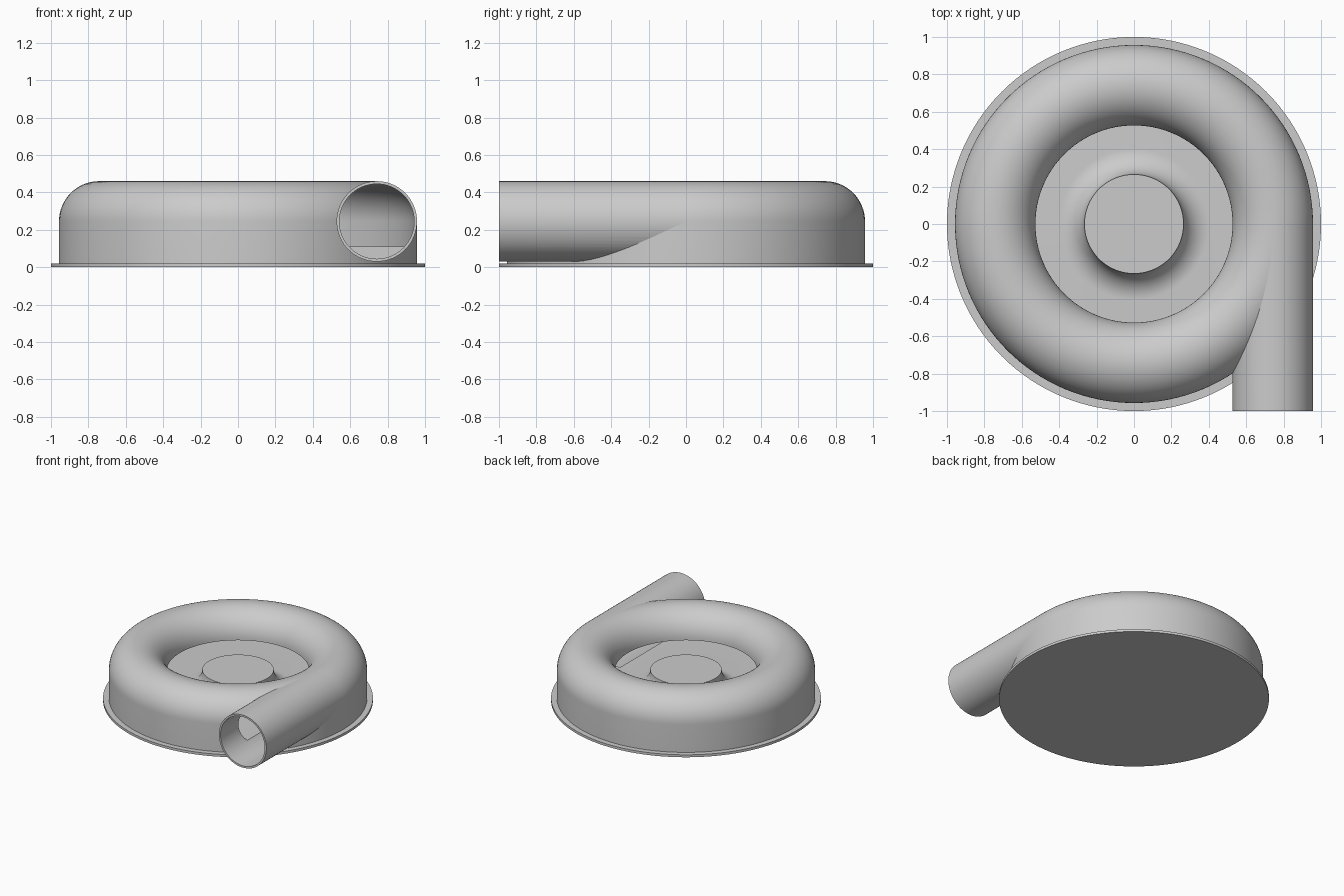
import bpy, bmesh, math
from mathutils import Matrix, Vector

cube = bpy.data.objects.get("Cube")
if cube:
    bpy.data.objects.remove(cube, do_unlink=True)

RING, TUBE, MID = 0.742, 0.215, 0.245   # scroll radius, tube radius, tube height
WALL = 0.015
BORE = TUBE - WALL
FLOOR, HUB_R, HUB_TOP = 0.11, 0.265, 0.25

grey = bpy.data.materials.new("light_grey")
grey.use_nodes = True
grey.diffuse_color = (0.6, 0.6, 0.6, 1)
grey.node_tree.nodes["Principled BSDF"].inputs["Base Color"].default_value = (0.6, 0.6, 0.6, 1)


def finish(name, bm):
    bmesh.ops.recalc_face_normals(bm, faces=bm.faces)
    mesh = bpy.data.meshes.new(name)
    bm.to_mesh(mesh)
    bm.free()
    mesh.materials.append(grey)
    obj = bpy.data.objects.new(name, mesh)
    bpy.context.collection.objects.link(obj)
    return obj


def arc(cx, cz, r, start, end, steps=32):
    angles = [math.radians(start + (end - start) * i / steps) for i in range(steps + 1)]
    return [(cx + r * math.cos(a), cz + r * math.sin(a)) for a in angles]


def revolve(name, profile, closed=False, steps=128):
    bm = bmesh.new()
    verts = [bm.verts.new((r, 0, z)) for r, z in profile]
    pairs = list(zip(verts, verts[1:]))
    if closed:
        pairs.append((verts[-1], verts[0]))
    edges = [bm.edges.new(p) for p in pairs]
    bmesh.ops.spin(bm, geom=verts + edges, cent=(0, 0, 0), axis=(0, 0, 1),
                   angle=math.tau, steps=steps)
    bmesh.ops.remove_doubles(bm, verts=bm.verts, dist=1e-5)
    return finish(name, bm)


def rod(name, radius, front, back):
    bm = bmesh.new()
    bmesh.ops.create_cone(bm, cap_ends=True, segments=64, radius1=radius,
                          radius2=radius, depth=back - front,
                          matrix=Matrix.Translation((RING, (front + back) / 2, MID))
                          @ Matrix.Rotation(math.pi / 2, 4, "X"))
    return finish(name, bm)


def activate(obj):
    bpy.ops.object.select_all(action="DESELECT")
    obj.select_set(True)
    bpy.context.view_layer.objects.active = obj


def cut(obj, cutter):
    activate(obj)
    mod = obj.modifiers.new("cut", "BOOLEAN")
    mod.operation = "DIFFERENCE"
    mod.solver = "EXACT"
    mod.object = cutter
    bpy.ops.object.modifier_apply(modifier=mod.name)


# Flat base plate with a protruding rim
base_plate = revolve("base_plate", [(0, 0), (1, 0), (1, 0.02), (0, 0.02)])

# Thin scroll housing: rounded top, straight outer wall, open centre
outer = arc(RING, MID, TUBE, 180, 0)
inner = arc(RING, MID, BORE, 0, 180)
housing = revolve("scroll_housing",
                  outer + [(RING + TUBE, 0.01), (RING + BORE, 0.01)] + inner, closed=True)

# Inner floor flaring up into the central hub
fillet = HUB_TOP - FLOOR
floor_hub = revolve("floor_and_hub",
                    [(0, 0.015), (0.95, 0.015), (0.95, FLOOR)]
                    + arc(HUB_R + fillet, HUB_TOP, fillet, 270, 180, 16)
                    + [(0, HUB_TOP)])

# Tangential outlet pipe
pipe = rod("outlet_pipe", TUBE, -1, 0)

# Hollow out the pipe and open it into the scroll
bore = rod("bore_cutter", BORE, -1.1, 0)
cavity = revolve("cavity_cutter",
                 [(0, 0.1), (RING + BORE + 0.002, 0.1)]
                 + arc(RING, MID, BORE + 0.002, 0, 180) + [(0, MID)])
for part in (housing, floor_hub, pipe):
    cut(part, bore)
cut(pipe, cavity)
for helper in (bore, cavity):
    helper.hide_render = True
    bpy.data.objects.remove(helper, do_unlink=True)

# Smooth curves, crisp edges
for part in (base_plate, housing, floor_hub, pipe):
    activate(part)
    bpy.ops.object.shade_smooth_by_angle(angle=math.radians(30))
